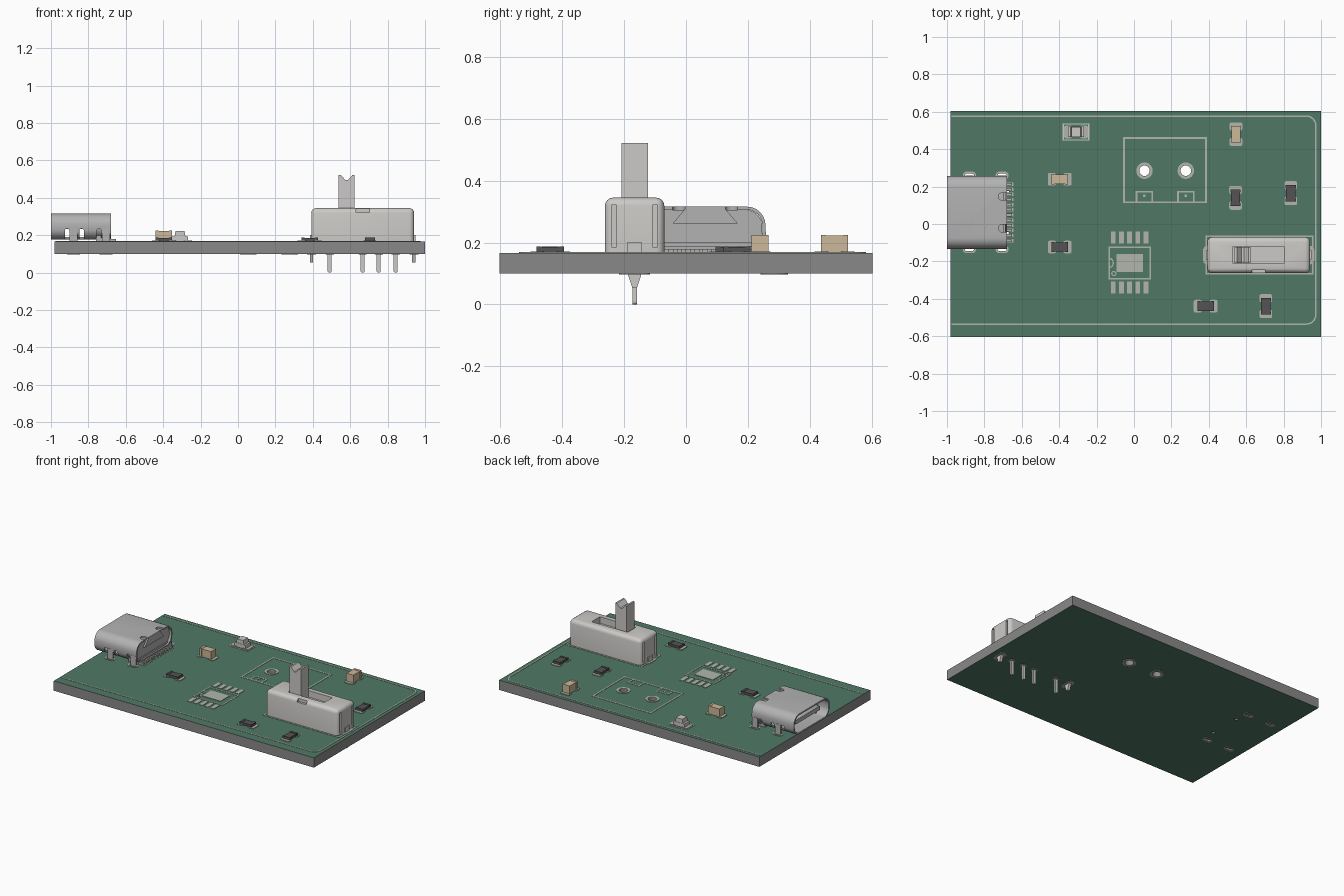
import bpy, bmesh, math
from mathutils import Vector

if "Cube" in bpy.data.objects:
    bpy.data.objects.remove(bpy.data.objects["Cube"])

def material(name, r, g, b):
    m = bpy.data.materials.new(name)
    m.diffuse_color = (r, g, b, 1)
    m.use_nodes = True
    m.node_tree.nodes["Principled BSDF"].inputs["Base Color"].default_value = m.diffuse_color
    return m

GREEN = material("solder_mask", 0.08, 0.19, 0.13)
EDGE = material("board_edge", 0.25, 0.25, 0.25)
LIGHT = material("pale_metal", 0.60, 0.59, 0.57)
TAN = material("ceramic_tan", 0.60, 0.48, 0.32)
DARK = material("resistor_dark", 0.09, 0.085, 0.09)
METAL = material("shell_metal", 0.45, 0.45, 0.45)
PRINT = material("silkscreen", 0.45, 0.47, 0.42)
Z0, Z1 = 0.10, 0.167          # board bottom and top

def finish(name, bm, mat=None, smooth=False):
    bmesh.ops.recalc_face_normals(bm, faces=bm.faces)
    me = bpy.data.meshes.new(name)
    bm.to_mesh(me)
    bm.free()
    ob = bpy.data.objects.new(name, me)
    bpy.context.collection.objects.link(ob)
    if mat:
        me.materials.append(mat)
    if smooth:
        activate(ob)
        bpy.ops.object.shade_smooth_by_angle(angle=math.radians(35))
    return ob

def activate(ob):
    bpy.ops.object.select_all(action='DESELECT')
    ob.select_set(True)
    bpy.context.view_layer.objects.active = ob

def cut(ob, bm):
    tool = finish("cutter", bm)
    tool.hide_render = True
    mod = ob.modifiers.new("cut", 'BOOLEAN')
    mod.operation, mod.object, mod.solver = 'DIFFERENCE', tool, 'EXACT'
    activate(ob)
    bpy.ops.object.modifier_apply(modifier="cut")
    bpy.data.objects.remove(tool)

def prism(bm, pts, a, b, axis='z'):
    place = {'x': lambda p, t: (t, p[0], p[1]), 'y': lambda p, t: (p[0], t, p[1]),
             'z': lambda p, t: (p[0], p[1], t)}[axis]
    lo, hi = ([bm.verts.new(place(p, t)) for p in pts] for t in (a, b))
    n = len(pts)
    bm.faces.new(lo)
    bm.faces.new(hi)
    for i in range(n):
        bm.faces.new((lo[i], lo[(i + 1) % n], hi[(i + 1) % n], hi[i]))

def rect(cx, cy, hx, hy):
    return [(cx - hx, cy - hy), (cx + hx, cy - hy), (cx + hx, cy + hy), (cx - hx, cy + hy)]

def box(bm, x0, x1, y0, y1, z0, z1):
    prism(bm, [(x0, y0), (x1, y0), (x1, y1), (x0, y1)], z0, z1)

def rrect(cx, cy, hx, hy, r, n=6):
    pts = []
    for k, (sx, sy) in enumerate(((1, 1), (-1, 1), (-1, -1), (1, -1))):
        for i in range(n + 1):
            a = math.pi / 2 * (k + i / n)
            p = (cx + sx * (hx - r) + r * math.cos(a), cy + sy * (hy - r) + r * math.sin(a))
            if not pts or math.dist(p, pts[-1]) > 1e-5:
                pts.append(p)
    return pts[:-1] if math.dist(pts[0], pts[-1]) < 1e-5 else pts

def strip(bm, pts, w, z0, z1, closed=True, axis='z'):
    """Flat mitred band of width w following a path."""
    P = [Vector(p) for p in pts]
    n, rows = len(P), []
    for i, p in enumerate(P):
        d1 = p - P[i - 1] if closed or i else P[1] - p
        d2 = P[(i + 1) % n] - p if closed or i < n - 1 else p - P[i - 1]
        n1, n2 = (Vector((-d.y, d.x)).normalized() for d in (d1, d2))
        off = (n1 + n2) / (1 + n1.dot(n2)) * w / 2
        q = [(p - off, z0), (p + off, z0), (p + off, z1), (p - off, z1)]
        rows.append([bm.verts.new((t, v.x, v.y) if axis == 'x' else (v.x, v.y, t)) for v, t in q])
    for i in range(n if closed else n - 1):
        a, b = rows[i], rows[(i + 1) % n]
        for k in range(4):
            bm.faces.new((a[k], a[(k + 1) % 4], b[(k + 1) % 4], b[k]))
    if not closed:
        bm.faces.new(rows[0])
        bm.faces.new(rows[-1])

# Layout of through holes: (x, y, half x, half y)
SY, UY = -0.166, 0.062
round_holes = [(0.056, 0.285, 0.028, 0.028), (0.277, 0.285, 0.028, 0.028)]
slots = [(x, UY + s * 0.198, 0.024, 0.009) for x in (-0.88, -0.705) for s in (1, -1)]
pegs = [(-0.68, UY + s * 0.11, 0.011, 0.011) for s in (1, -1)]

# Board with drilled holes, masked on top and bottom
bm = bmesh.new()
box(bm, -0.98, 1.0, -0.603, 0.603, Z0, Z1)
board = finish("board", bm, EDGE)
bm = bmesh.new()
for x, y, hx, hy in round_holes + slots + pegs:
    prism(bm, rrect(x, y, hx, hy, min(hx, hy)), 0.05, 0.2)
cut(board, bm)
board.data.materials.append(GREEN)
for f in board.data.polygons:
    if abs(f.normal.z) > 0.9:
        f.material_index = 1

# Rings around the holes on both sides, plus the switch pin pads
pin_x, tab_x = (0.49, 0.666, 0.752, 0.843), (0.393, 0.940)
bm = bmesh.new()
for a, b in ((Z1 - 0.002, Z1 + 0.003), (Z0 - 0.003, Z0 + 0.002)):
    for x, y, hx, hy in round_holes + slots:
        w = 0.016 if hx == hy else 0.011
        r = min(hx, hy) + w / 2
        strip(bm, rrect(x, y, hx + w / 2, hy + w / 2, r), w, a, b)
    for x in tab_x:
        prism(bm, rrect(x, SY, 0.024, 0.05, 0.024), a, b)
    for x in pin_x:
        prism(bm, rrect(x, SY, 0.022, 0.022, 0.022), a, b)
finish("hole_rings", bm, PRINT)

# Printed outlines
A, B = Z1 - 0.001, Z1 + 0.002
bm = bmesh.new()
corner = [(0.05 * math.cos(math.pi / 2 * i / 6), 0.05 * math.sin(math.pi / 2 * i / 6)) for i in range(7)]
border = [(-0.975, -0.535)] + [(0.922 + s, -0.485 - c) for c, s in corner]
border += [(0.922 + c, 0.527 + s) for c, s in corner] + [(-0.975, 0.577)]
strip(bm, border, 0.008, A, B, closed=False)
strip(bm, rect(0.166, 0.288, 0.219, 0.172), 0.010, A, B)
for x in (0.055, 0.277):
    strip(bm, rect(x, 0.145, 0.042, 0.028), 0.009, A, B)
    box(bm, x - 0.006, x + 0.006, 0.145, 0.157, A, B)
strip(bm, rect(0.670, SY, 0.285, 0.100), 0.008, A, B)
strip(bm, rect(-0.022, -0.208, 0.109, 0.085), 0.008, A, B)
strip(bm, [(-0.131 + 0.02 * math.sin(math.pi * i / 8), -0.208 + 0.024 * math.cos(math.pi * i / 8))
           for i in range(9)], 0.007, A, B, closed=False)
strip(bm, rrect(-0.108, -0.265, 0.011, 0.011, 0.011), 0.006, A, B)
finish("printed_outlines", bm, PRINT)

# Empty chip footprint
bm = bmesh.new()
box(bm, -0.093, 0.047, -0.256, -0.160, A, B + 0.001)
for i in range(5):
    for y in (-0.072, -0.340):
        x = -0.111 + i * 0.0438
        box(bm, x - 0.013, x + 0.013, y - 0.032, y + 0.032, A, B + 0.001)
finish("chip_footprint", bm, PRINT)

# Small surface mounted parts
def chip(name, x, y, upright, top, mat):
    def b(bm, u0, u1, v, z0, z1):
        box(bm, *((x - v, x + v, y + u0, y + u1) if upright else (x + u0, x + u1, y - v, y + v)), z0, z1)
    bm = bmesh.new()
    for s in (-1, 1):
        u = s * 0.042
        hx, hy = (0.034, 0.022) if upright else (0.022, 0.034)
        prism(bm, rrect(x + (0 if upright else u), y + (u if upright else 0), hx, hy, 0.010, 3), A, B + 0.002)
    finish(name + "_pads", bm, PRINT)
    bm = bmesh.new()
    if name == "led":
        strip(bm, rect(x, y, 0.068, 0.042), 0.006, A, B)
        b(bm, -0.042, 0.042, 0.028, Z1, 0.194)
        prism(bm, [(x - 0.029, 0.194), (x + 0.029, 0.194), (x + 0.024, top), (x - 0.024, top)],
              y - 0.026, y + 0.026, 'y')
    else:
        b(bm, -0.028, 0.028, 0.025, 0.170, top - 0.002)
        b(bm, -0.044, -0.028, 0.027, 0.169, top)
        b(bm, 0.028, 0.044, 0.027, 0.169, top)
    finish(name, bm, mat)

chip("led", -0.310, 0.492, False, 0.222, LIGHT)
for i, (x, y, up) in enumerate(((-0.397, 0.239, False), (0.545, 0.480, True))):
    chip(f"capacitor_{i + 1}", x, y, up, 0.225, TAN)
for i, (x, y, up) in enumerate(((-0.397, -0.123, False), (0.383, -0.439, False), (0.543, 0.140, True),
                                (0.838, 0.165, True), (0.705, -0.439, True))):
    chip(f"resistor_{i + 1}", x, y, up, 0.188, DARK)

# Slide switch cover
bm = bmesh.new()
box(bm, 0.392, 0.942, SY - 0.096, SY + 0.096, 0.170, 0.345)
edges = [e for e in bm.edges if any(v.co.z > 0.3 for v in e.verts)]
bmesh.ops.bevel(bm, geom=edges, offset=0.026, segments=4, profile=0.5, affect='EDGES')
cover = finish("switch_cover", bm, LIGHT)
bm = bmesh.new()
box(bm, 0.530, 0.803, SY - 0.045, SY + 0.045, 0.300, 0.40)
box(bm, 0.632, 0.702, SY - 0.12, SY - 0.080, 0.322, 0.40)
for x in (0.392, 0.942):
    for s in (-1, 1):
        y = SY + s * 0.066
        box(bm, x - 0.022, x + 0.022, y - 0.008, y + 0.008, 0.185, 0.322)
cut(cover, bm)
activate(cover)
bpy.ops.object.shade_smooth_by_angle(angle=math.radians(35))

# Switch lever with notched tip
bm = bmesh.new()
prism(bm, [(0.538, 0.29), (0.624, 0.29), (0.624, 0.522), (0.612, 0.522), (0.588, 0.495), (0.574, 0.495),
           (0.550, 0.522), (0.538, 0.522)], SY - 0.043, SY + 0.043, 'y')
finish("switch_lever", bm, LIGHT)

# Switch pins and mounting tabs
bm = bmesh.new()
for x in pin_x:
    prism(bm, rrect(x, 0.09, 0.011, 0.09, 0.010, 3), SY - 0.007, SY + 0.007, 'y')
for x in tab_x:
    prism(bm, [(SY - 0.024, 0.20), (SY - 0.022, 0.098), (SY - 0.008, 0.055), (SY + 0.008, 0.055),
               (SY + 0.022, 0.098), (SY + 0.024, 0.20)], x - 0.009, x + 0.009, 'x')
finish("switch_pins", bm, LIGHT)

# Socket shell: rounded tube with side slits and rear notches
bm = bmesh.new()
strip(bm, rrect(UY, 0.2465, 0.190, 0.0645, 0.055), 0.010, -1.0, -0.68, axis='x')
shell = finish("socket_shell", bm, METAL)
bm = bmesh.new()
for x in (-0.914, -0.836, -0.744):
    for s in (-1, 1):
        y = UY + s * 0.19
        prism(bm, rrect(x, 0.197, 0.012, 0.038, 0.011, 3), y - 0.04, y + 0.04, 'y')
for y in (UY - 0.085, UY + 0.085):
    prism(bm, rrect(-0.69, y, 0.034, 0.020, 0.018, 4), 0.29, 0.35)
cut(shell, bm)
activate(shell)
bpy.ops.object.shade_smooth_by_angle(angle=math.radians(35))

# Socket legs reaching into the board
bm = bmesh.new()
for x, y, hx, hy in slots:
    yc = UY + math.copysign(0.191, y - UY)
    box(bm, x - 0.021, x + 0.021, yc - 0.005, yc + 0.005, 0.102, 0.235)
finish("socket_legs", bm, METAL)

# Socket insert: rear wall, tongue, bent flap and contacts
bm = bmesh.new()
prism(bm, rrect(UY, 0.2465, 0.184, 0.0585, 0.05), -0.775, -0.695, 'x')
prism(bm, rrect(UY, 0.246, 0.135, 0.014, 0.008, 2), -0.97, -0.77, 'x')
box(bm, -0.76, -0.69, UY - 0.165, UY + 0.165, 0.170, 0.20)
finish("socket_insert", bm, METAL, True)
bm = bmesh.new()
prism(bm, [(UY - 0.063, 0.311), (UY - 0.105, 0.262), (UY + 0.105, 0.262), (UY + 0.063, 0.311)],
      -0.690, -0.680, 'x')
finish("socket_rear_flap", bm, METAL)
bm = bmesh.new()
for i in range(12):
    y = UY + (i - 5.5) * 0.0275
    box(bm, -0.70, -0.652, y - 0.007, y + 0.007, Z1, 0.180)
    box(bm, -0.695, -0.644, y - 0.009, y + 0.009, A, B)
finish("socket_contacts", bm, PRINT)
